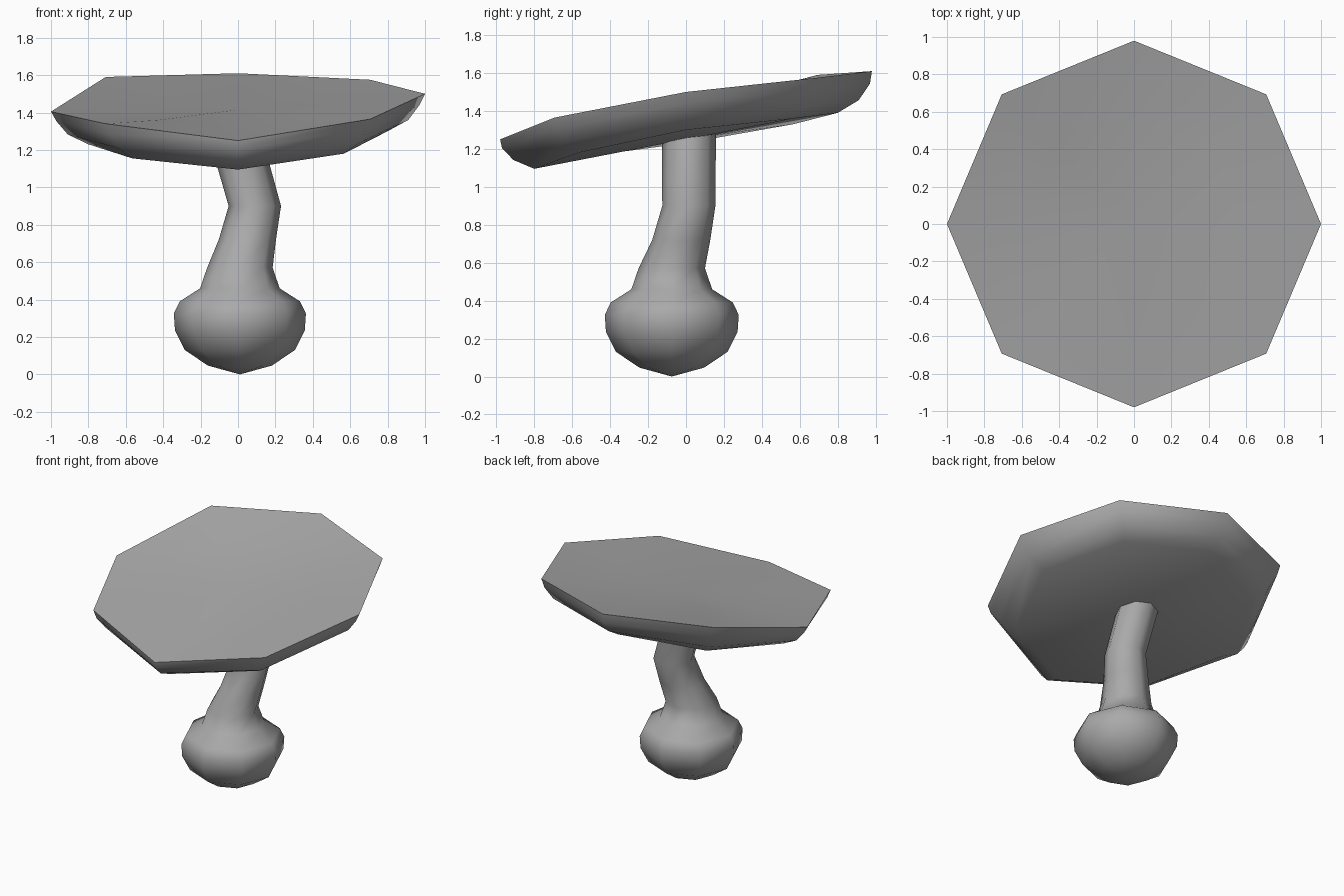
import bpy, bmesh
from math import cos, sin, pi, radians

cube = bpy.data.objects.get("Cube")
if cube:
    bpy.data.objects.remove(cube, do_unlink=True)

SIDES = 8
grey = bpy.data.materials.new("plain_grey")
grey.use_nodes = True
grey.diffuse_color = (0.4, 0.4, 0.4, 1)
grey.node_tree.nodes["Principled BSDF"].inputs["Base Color"].default_value = (0.4, 0.4, 0.4, 1)


def ring(cx, cy, r, heights):
    """Octagonal ring with one height per corner."""
    return [(cx + r * cos(2 * pi * i / SIDES), cy + r * sin(2 * pi * i / SIDES), heights[i])
            for i in range(SIDES)]


def loft(name, rings, bottom, top):
    """Skin rings from bottom to top and close both ends to a point."""
    bm = bmesh.new()
    loops = [[bm.verts.new(p) for p in pts] for pts in rings]
    low, high = bm.verts.new(bottom), bm.verts.new(top)
    for i in range(SIDES):
        j = (i + 1) % SIDES
        for a, b in zip(loops, loops[1:]):
            bm.faces.new((a[i], a[j], b[j], b[i]))
        bm.faces.new((low, loops[0][j], loops[0][i]))
        bm.faces.new((high, loops[-1][i], loops[-1][j]))
    bmesh.ops.recalc_face_normals(bm, faces=bm.faces)
    mesh = bpy.data.meshes.new(name)
    bm.to_mesh(mesh)
    bm.free()
    mesh.materials.append(grey)
    obj = bpy.data.objects.new(name, mesh)
    bpy.context.collection.objects.link(obj)
    bpy.ops.object.select_all(action='DESELECT')
    obj.select_set(True)
    bpy.context.view_layer.objects.active = obj
    bpy.ops.object.shade_smooth_by_angle(angle=radians(60))
    return obj


# Stem with bulbous foot: centre x, centre y, height, radius
stem_path = [
    (0.01, -0.075, 0.047, 0.171), (0.01, -0.075, 0.13, 0.294),
    (0.01, -0.075, 0.235, 0.347), (0.01, -0.075, 0.325, 0.353),
    (0.01, -0.075, 0.39, 0.322), (0.01, -0.075, 0.46, 0.213),
    (0.01, -0.075, 0.57, 0.175), (0.05, -0.025, 0.72, 0.153),
    (0.09, 0.015, 0.9, 0.14), (-0.02, 0.015, 1.29, 0.143),
]
loft("stem", [ring(x, y, r, [z] * SIDES) for x, y, z, r in stem_path],
     (0.01, -0.075, 0), (-0.02, 0.015, 1.3))

# Tilted cap: corner heights of the rim and of the underside edge
rim = [1.50, 1.575, 1.61, 1.59, 1.405, 1.34, 1.25, 1.365]
under = [1.30, 1.36, 1.39, 1.33, 1.23, 1.155, 1.095, 1.18]
centre = 1.44


def blend(a, b, t):
    return [p + (q - p) * t for p, q in zip(a, b)]


middle = [centre] * SIDES
cap_rings = [ring(0, 0, r, blend(under, rim, t))
             for r, t in ((0.8, 0), (0.91, 0.3), (0.97, 0.7), (1.0, 1))]
# Shallow dish on top
cap_rings.append(ring(0, 0, 0.6, [z - 0.02 for z in blend(rim, middle, 0.4)]))
for i, pt in enumerate(cap_rings[3]):
    cap_rings[3][i] = (pt[0], pt[1] * 0.98, pt[2])
loft("cap", cap_rings, (0, 0, 1.25), (0, 0, centre - 0.025))
